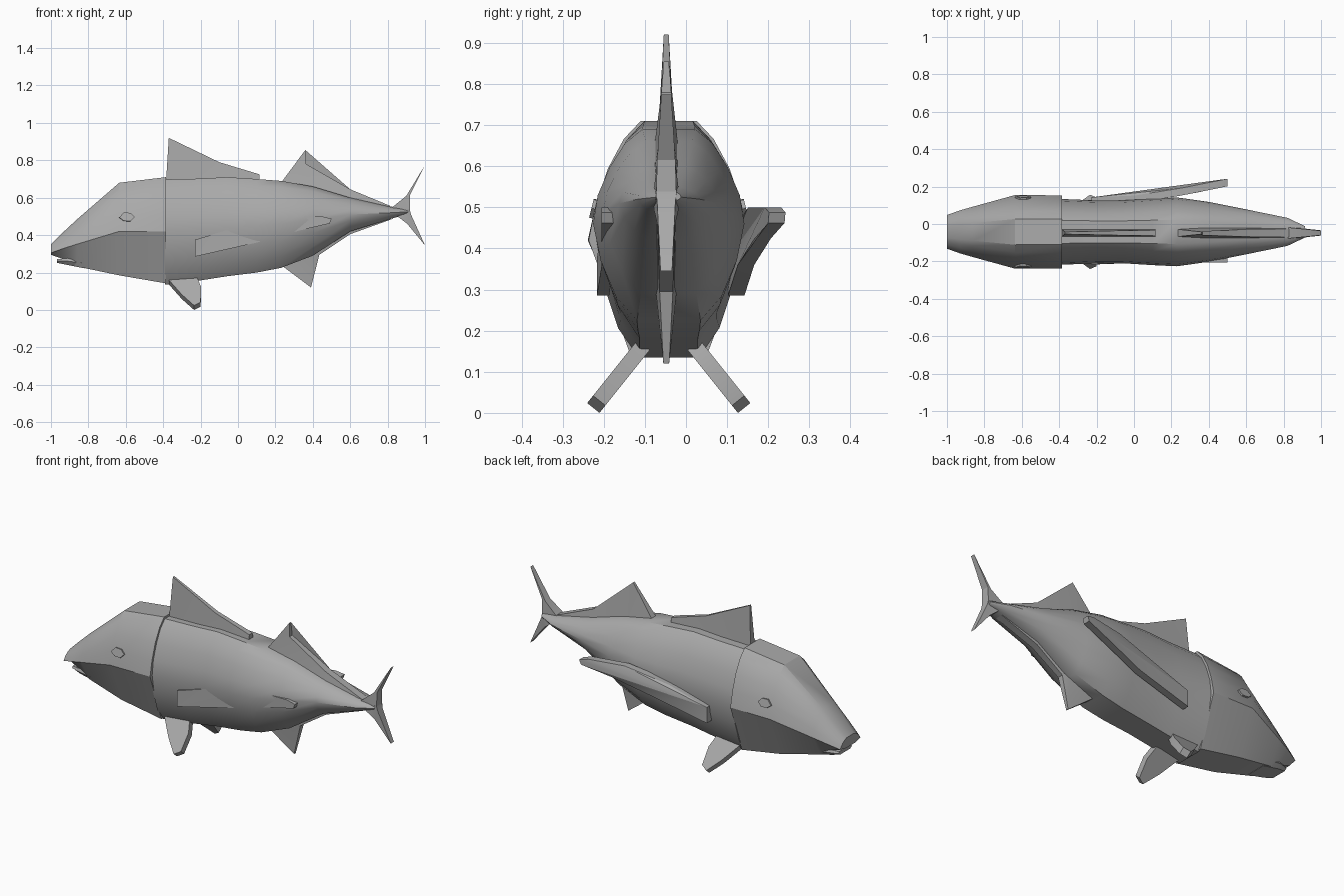
import bpy, bmesh, math
from mathutils import Vector

cube = bpy.data.objects.get("Cube")
if cube:
    bpy.data.objects.remove(cube)

CY = -0.042  # y of the fish's middle plane

grey = bpy.data.materials.new("fish grey")
grey.use_nodes = True
grey.diffuse_color = (0.4, 0.4, 0.4, 1)
grey.node_tree.nodes["Principled BSDF"].inputs["Base Color"].default_value = (0.4, 0.4, 0.4, 1)


def finish(name, bm, angle):
    bmesh.ops.recalc_face_normals(bm, faces=bm.faces)
    mesh = bpy.data.meshes.new(name)
    bm.to_mesh(mesh)
    bm.free()
    mesh.materials.append(grey)
    obj = bpy.data.objects.new(name, mesh)
    bpy.context.collection.objects.link(obj)
    bpy.ops.object.select_all(action="DESELECT")
    obj.select_set(True)
    bpy.context.view_layer.objects.active = obj
    bpy.ops.object.shade_smooth_by_angle(angle=math.radians(angle))


def loft(name, stations, section, angle=30):
    """Stations are (x, bottom, ridge, top, half width); section is one side from top to bottom."""
    bm = bmesh.new()
    rings = []
    for x, bottom, ridge, top, half in stations:
        side = [(w * half, ridge + h * ((top - ridge) if h > 0 else (ridge - bottom))) for w, h in section]
        loop = side + [(-y, z) for y, z in reversed(side)]
        rings.append([bm.verts.new((x, CY + y, z)) for y, z in loop])
    n = len(rings[0])
    for a, b in zip(rings, rings[1:]):
        for i in range(n):
            j = (i + 1) % n
            bm.faces.new((a[i], a[j], b[j], b[i]))
    bm.faces.new(rings[0])
    bm.faces.new(rings[-1])
    finish(name, bm, angle)


def slab(name, points, offsets):
    """A plate around a 3D outline, thickened by an offset to both sides of each point."""
    bm = bmesh.new()
    a = [bm.verts.new(Vector(p) + Vector(o)) for p, o in zip(points, offsets)]
    b = [bm.verts.new(Vector(p) - Vector(o)) for p, o in zip(points, offsets)]
    bm.faces.new(a)
    bm.faces.new(b[::-1])
    for i in range(len(a)):
        j = (i + 1) % len(a)
        bm.faces.new((a[i], b[i], b[j], a[j]))
    bmesh.ops.triangulate(bm, faces=[f for f in bm.faces if len(f.verts) > 4])
    finish(name, bm, 20)


def upright_fin(name, outline):
    """Outline points are (x, z, half thickness)."""
    slab(name, [(x, CY - 0.006, z) for x, z, t in outline], [(0, t, 0) for x, z, t in outline])


# Head, with a sharp cheek ridge
head_section = [(0.35, 1), (0.56, 0.85), (0.76, 0.6), (0.91, 0.3), (1, 0), (0.48, -1)]
loft("head", [(-1, 0.295, 0.305, 0.352, 0.09), (-0.93, 0.27, 0.33, 0.42, 0.115),
              (-0.86, 0.232, 0.352, 0.485, 0.135), (-0.635, 0.185, 0.42, 0.68, 0.197),
              (-0.385, 0.142, 0.42, 0.71, 0.195)], head_section)

# Lower jaw
jaw_section = [(0.9, 1), (1, 0), (0.75, -1)]
loft("lower_jaw", [(-0.968, 0.252, 0.262, 0.272, 0.06), (-0.92, 0.242, 0.262, 0.275, 0.075),
                   (-0.82, 0.222, 0.25, 0.29, 0.08)], jaw_section)

# Body, flattening into keels before the tail
body_section = [(0.35, 1), (0.58, 0.85), (0.78, 0.6), (0.94, 0.3), (1, 0), (0.9, -0.38), (0.7, -0.75), (0.42, -1)]
loft("body", [(-0.39, 0.135, 0.42, 0.698, 0.176), (-0.2, 0.158, 0.43, 0.702, 0.168),
              (-0.06, 0.18, 0.44, 0.71, 0.168), (0.1, 0.2, 0.45, 0.7, 0.178),
              (0.23, 0.225, 0.46, 0.69, 0.184), (0.4, 0.29, 0.485, 0.66, 0.16),
              (0.6, 0.42, 0.51, 0.6, 0.12), (0.82, 0.488, 0.52, 0.55, 0.075),
              (0.915, 0.515, 0.525, 0.54, 0.03)], body_section, 40)

# Fins on the middle plane
upright_fin("front_dorsal_fin", [(-0.385, 0.68, 0.02), (-0.37, 0.92, 0.006), (-0.1, 0.79, 0.012),
                                 (0.115, 0.725, 0.015), (0.115, 0.68, 0.02)])
upright_fin("rear_dorsal_fin", [(0.23, 0.68, 0.02), (0.36, 0.855, 0.006), (0.365, 0.78, 0.012)
                                , (0.6, 0.645, 0.02), (0.83, 0.55, 0.022), (0.6, 0.58, 0.03), (0.38, 0.64, 0.03)])
upright_fin("anal_fin", [(0.23, 0.24, 0.02), (0.39, 0.12, 0.007), (0.435, 0.295, 0.016),
                         (0.6, 0.405, 0.02), (0.83, 0.488, 0.022), (0.6, 0.46, 0.03), (0.4, 0.34, 0.03)])

# Forked tail
upright_fin("upper_tail_lobe", [(0.82, 0.545, 0.03), (0.9, 0.61, 0.022), (1, 0.775, 0.012),
                                (0.92, 0.615, 0.022), (0.918, 0.52, 0.025), (0.82, 0.51, 0.03)])
upright_fin("lower_tail_lobe", [(0.82, 0.53, 0.03), (0.918, 0.54, 0.025), (0.925, 0.51, 0.022),
                                (1, 0.345, 0.014), (0.905, 0.46, 0.022), (0.86, 0.495, 0.03)])

# Long pectoral fins: the left one spreads away, the right one lies along the flank
pectoral = [(-0.23, 0.285), (0.1, 0.36), (0.33, 0.425), (0.49, 0.462), (0.5, 0.488),
            (0.45, 0.5), (0.25, 0.5), (0, 0.445), (-0.23, 0.375)]


def left_y(x):
    return 0.122 + 0.1 * max(0, (x + 0.1) / 0.6) ** 1.3


slab("left_pectoral_fin", [(x, left_y(x), z) for x, z in pectoral], [(0, 0.02, 0)] * len(pectoral))
slab("right_pectoral_fin", [(x, -0.19 - 0.012 * (z < 0.46 and x < 0), z) for x, z in pectoral],
     [(0, 0.015, 0)] * len(pectoral))

# Paired pelvic fins and eyes
pelvic = [(-0.38, 0.16), (-0.3, 0.07), (-0.235, 0.012), (-0.2, 0.03), (-0.197, 0.11), (-0.22, 0.165)]
eye = [(-0.635, 0.492), (-0.61, 0.518), (-0.575, 0.516), (-0.552, 0.495), (-0.575, 0.472), (-0.61, 0.474)]
for label, s in (("left", 1), ("right", -1)):
    slab(label + "_pelvic_fin",
         [(x, CY + s * (0.185 - 0.8 * (z - 0.01)), z) for x, z in pelvic],
         [(0, s * 0.015, 0.012)] * len(pelvic))
    slab(label + "_eye",
         [(x, CY + s * (0.176 - 0.25 * (z - 0.495)), z) for x, z in eye],
         [(0, s * 0.012, 0.003)] * len(eye))
